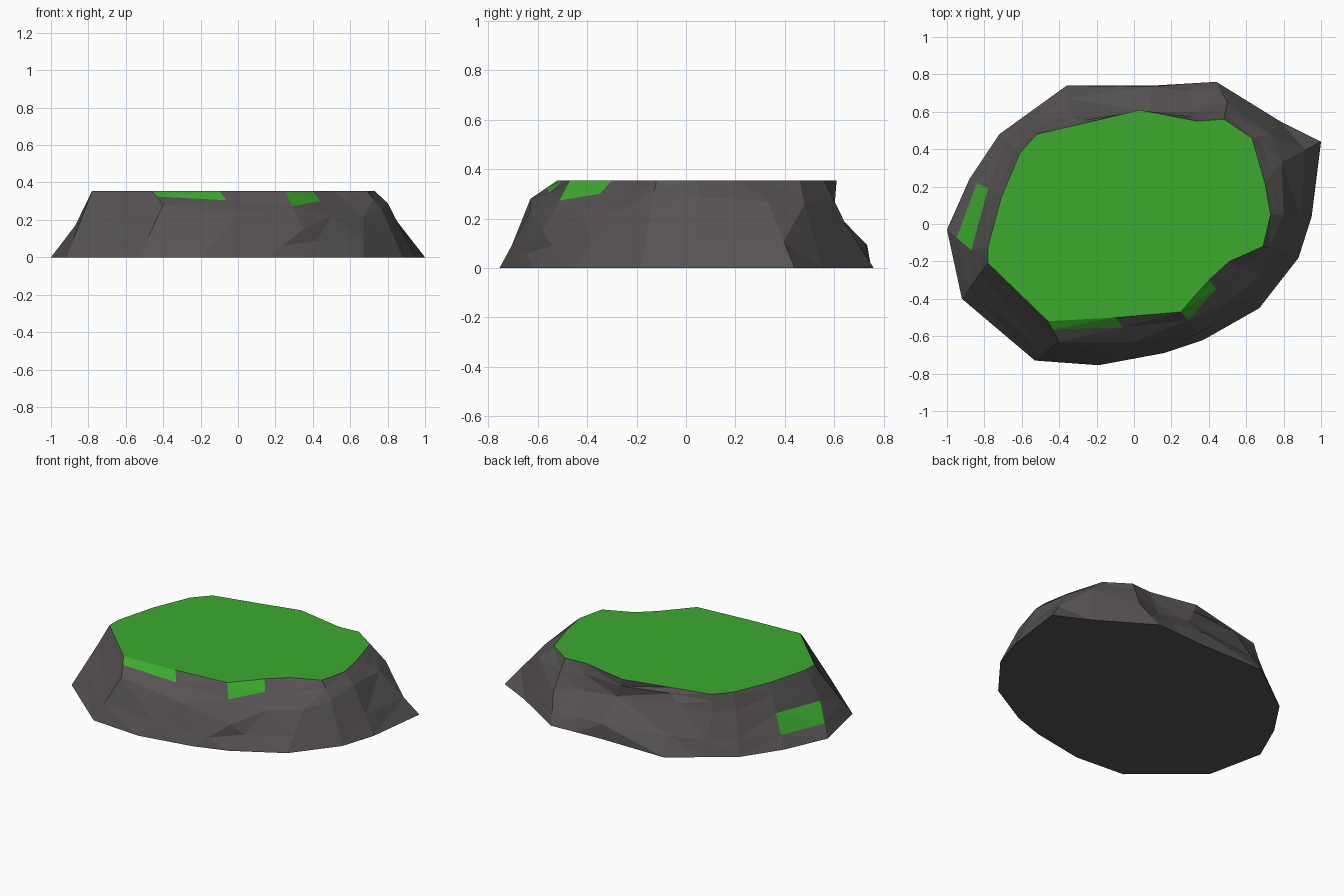
import bpy
import bmesh
from mathutils import Vector

if "Cube" in bpy.data.objects:
    bpy.data.objects.remove(bpy.data.objects["Cube"])

HEIGHT = 0.355

# Outlines of the rock, counter-clockwise from the right-hand spur
foot = [(1.0, .44), (.78, .55), (.44, .76), (.27, .75), (.1, .74), (-.36, .74),
        (-.54, .61), (-.72, .48), (-.88, .24), (-1.0, -.03), (-.92, -.40), (-.53, -.73),
        (-.19, -.755), (.16, -.69), (.37, -.62), (.67, -.45), (.88, -.18), (.95, .04)]
shoulder = [(.79, .33, .27), (.73, .48, .26), (.5, .65, .17), (.32, .60, .2), (.08, .60, .23),
            (-.33, .57, .28), (-.54, .50, .25), (-.64, .40, .25), (-.78, .19, .19),
            (-.87, -.14, .17), (-.82, -.26, .25), (-.40, -.63, .28), (0, -.63, .23),
            (.35, -.58, .15), (.50, -.42, .22), (.67, -.28, .22), (.77, -.14, .25),
            (.80, .05, .29)]
rim = [(.70, .22), (.63, .46), (.48, .56), (.34, .55), (.03, .61), (-.26, .54),
       (-.52, .48), (-.61, .38), (-.71, .14), (-.78, -.12), (-.78, -.21), (-.46, -.52),
       (-.1, -.5), (.25, -.47), (.40, -.30), (.51, -.20), (.69, -.12), (.73, .05)]


def between(a, b, t):
    return [p.lerp(q, t) for p, q in zip(a, b)]


def material(name, color):
    mat = bpy.data.materials.new(name)
    mat.diffuse_color = color
    mat.use_nodes = True
    mat.node_tree.nodes["Principled BSDF"].inputs["Base Color"].default_value = mat.diffuse_color
    return mat


foot = [Vector((x, y, 0)) for x, y in foot]
shoulder = [Vector(p) for p in shoulder]
rim = [Vector((x, y, HEIGHT)) for x, y in rim]

# In-between rings, with a bulge in the low slope at the back
slope = between(foot, shoulder, 0.4)
slope[4] += Vector((0, .05, 0))
slope[3] += Vector((0, .02, 0))
lip = between(shoulder, rim, 0.6)
rings = [foot, slope, shoulder, lip, rim]

# (band, column) of the side faces where grass spills over the rock
grassy = {(1, 8), (3, 11), (3, 13)}

# Rock body with a grass top
bm = bmesh.new()
verts = [[bm.verts.new(p) for p in ring] for ring in rings]
n = len(foot)
for band in range(len(rings) - 1):
    lo, hi = verts[band], verts[band + 1]
    for i in range(n):
        j = (i + 1) % n
        face = bm.faces.new((lo[i], lo[j], hi[j], hi[i]))
        face.material_index = int((band, i) in grassy)
bm.faces.new(verts[-1]).material_index = 1
bm.faces.new(verts[0][::-1])
bmesh.ops.triangulate(bm, faces=[f for f in bm.faces if len(f.verts) == 4])

mesh = bpy.data.meshes.new("rock_plateau")
bm.to_mesh(mesh)
bm.free()
mesh.materials.append(material("stone", (.095, .085, .087, 1)))
mesh.materials.append(material("grass", (.045, .40, .028, 1)))
rock = bpy.data.objects.new("rock_plateau", mesh)
bpy.context.collection.objects.link(rock)
